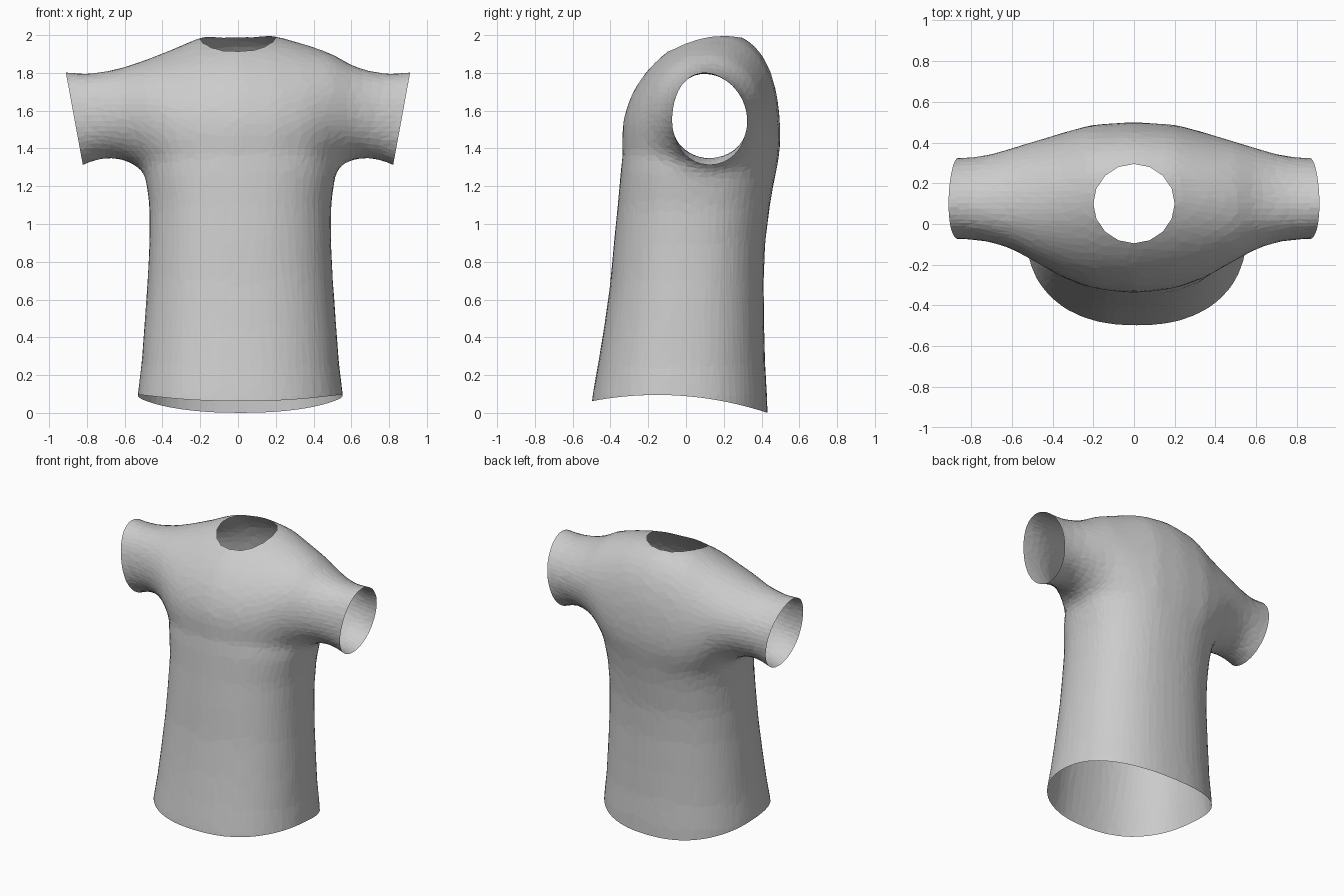
import bpy, bmesh, math
from mathutils import Vector

cube = bpy.data.objects.get("Cube")
if cube:
    bpy.data.objects.remove(cube)


def add_object(name, bm):
    mesh = bpy.data.meshes.new(name)
    bm.to_mesh(mesh)
    bm.free()
    obj = bpy.data.objects.new(name, mesh)
    bpy.context.collection.objects.link(obj)
    return obj


def loft(name, rings):
    """Closed solid skinned over rings of equal point count."""
    bm = bmesh.new()
    loops = [[bm.verts.new(p) for p in ring] for ring in rings]
    n = len(loops[0])
    for a, b in zip(loops, loops[1:]):
        for i in range(n):
            j = (i + 1) % n
            bm.faces.new((a[i], a[j], b[j], b[i]))
    bm.faces.new(loops[0])
    bm.faces.new(loops[-1])
    bmesh.ops.recalc_face_normals(bm, faces=bm.faces)
    return add_object(name, bm)


def oval(power, count=40):
    """Unit superellipse points."""
    for i in range(count):
        a = 2 * math.pi * i / count
        c, s = math.cos(a), math.sin(a)
        yield (math.copysign(abs(c) ** (2 / power), c),
               math.copysign(abs(s) ** (2 / power), s))


# Torso: height, half width, front y, back y
TORSO = [(-0.15, 0.56, -0.525, 0.437), (0.1, 0.545, -0.495, 0.43),
         (0.25, 0.525, -0.468, 0.42), (0.45, 0.51, -0.435, 0.415),
         (0.7, 0.492, -0.40, 0.412), (0.9, 0.482, -0.383, 0.42),
         (1.1, 0.482, -0.362, 0.445), (1.3, 0.51, -0.345, 0.48),
         (1.42, 0.47, -0.325, 0.488), (1.55, 0.3, -0.26, 0.42)]
body = loft("shirt", [
    [(0.012 + w * c, (f + b) / 2 + (b - f) / 2 * s, z) for c, s in oval(2.3)]
    for z, w, f, b in TORSO])

# Shoulders and sleeves: x, top, bottom, front y, back y, crest lean, side lift
YOKE = [(0, 2.02, 0.9, -0.342, 0.502, 0.1, 0),
        (0.2, 1.995, 0.93, -0.32, 0.49, 0.09, 0.003),
        (0.35, 1.94, 1.07, -0.265, 0.45, 0.05, 0.015),
        (0.5, 1.885, 1.28, -0.18, 0.405, 0.0, 0.018),
        (0.6, 1.837, 1.34, -0.125, 0.375, -0.02, 0.005),
        (0.7, 1.81, 1.35, -0.092, 0.345, -0.03, 0),
        (0.8, 1.797, 1.32, -0.077, 0.328, -0.03, 0),
        (0.9, 1.805, 1.27, -0.075, 0.327, -0.03, 0),
        (1.05, 1.82, 1.23, -0.075, 0.33, -0.03, 0)]


def yoke_ring(row, side):
    x, top, bottom, front, back, lean, lift = row
    top += lift * side
    return [(x * side,
             (front + back) / 2 + (back - front) / 2 * c + lean * max(0, s) ** 2,
             (top + bottom) / 2 + (top - bottom) / 2 * s) for c, s in oval(2)]


yoke = loft("shoulder_helper", [yoke_ring(r, -1) for r in reversed(YOKE[1:])]
            + [yoke_ring(r, 1) for r in YOKE])

# Neck opening cutter
NECK_Y, NECK_R = 0.1, 0.2
neck = loft("neck_helper", [
    [(NECK_R * c, NECK_Y + 0.195 * s, z) for c, s in oval(2, 16)]
    for z in (1.7, 2.3)])

# Blend into one cloth surface with irregular facets
union = body.modifiers.new("join", 'BOOLEAN')
union.operation, union.solver, union.object = 'UNION', 'EXACT', yoke
remesh = body.modifiers.new("blend", 'REMESH')
remesh.mode, remesh.voxel_size = 'VOXEL', 0.03
smooth = body.modifiers.new("soften", 'SMOOTH')
smooth.factor, smooth.iterations = 0.5, 14
body.modifiers.new("facets", 'DECIMATE').ratio = 0.2
cut = body.modifiers.new("neck", 'BOOLEAN')
cut.operation, cut.solver, cut.object = 'DIFFERENCE', 'EXACT', neck

bpy.context.view_layer.update()
graph = bpy.context.evaluated_depsgraph_get()
bm = bmesh.new()
bm.from_mesh(body.evaluated_get(graph).to_mesh())
body.modifiers.clear()
for helper in (yoke, neck):
    bpy.data.objects.remove(helper)

# Open the neck by removing the cutter walls and floor
bm.normal_update()
gone = []
for f in bm.faces:
    c = f.calc_center_median()
    r = math.hypot(c.x, c.y - NECK_Y)
    if c.z > 1.65 and r < 0.202 and (abs(f.normal.z) < 0.05 or r < 0.15):
        gone.append(f)
bmesh.ops.delete(bm, geom=gone, context='FACES')


def slice_off(point, normal):
    bmesh.ops.bisect_plane(bm, geom=bm.verts[:] + bm.edges[:] + bm.faces[:],
                           plane_co=point, plane_no=normal, clear_outer=True)


# Slanted sleeve ends
for side in (-1, 1):
    slice_off(Vector((0.865 * side, 0, 1.55)), Vector((0.49 * side, 0, -0.09)))


# Arched hem, highest near the sides and lowest at the back
def hem(y):
    return 0.095 - (0.28 if y > -0.15 else 0.27) * (y + 0.15) ** 2


for v in bm.verts:
    v.co.z -= hem(v.co.y)
slice_off(Vector((0, 0, 0)), Vector((0, 0, -1)))
for v in bm.verts:
    v.co.z += hem(v.co.y)

bm.to_mesh(body.data)
bm.free()

# Single cloth colour, flat shaded
grey = bpy.data.materials.new("light_grey_cloth")
grey.use_nodes = True
grey.diffuse_color = (0.6, 0.6, 0.6, 1)
grey.node_tree.nodes["Principled BSDF"].inputs["Base Color"].default_value = (0.6, 0.6, 0.6, 1)
body.data.materials.clear()
body.data.materials.append(grey)
for p in body.data.polygons:
    p.use_smooth = False
    p.material_index = 0
